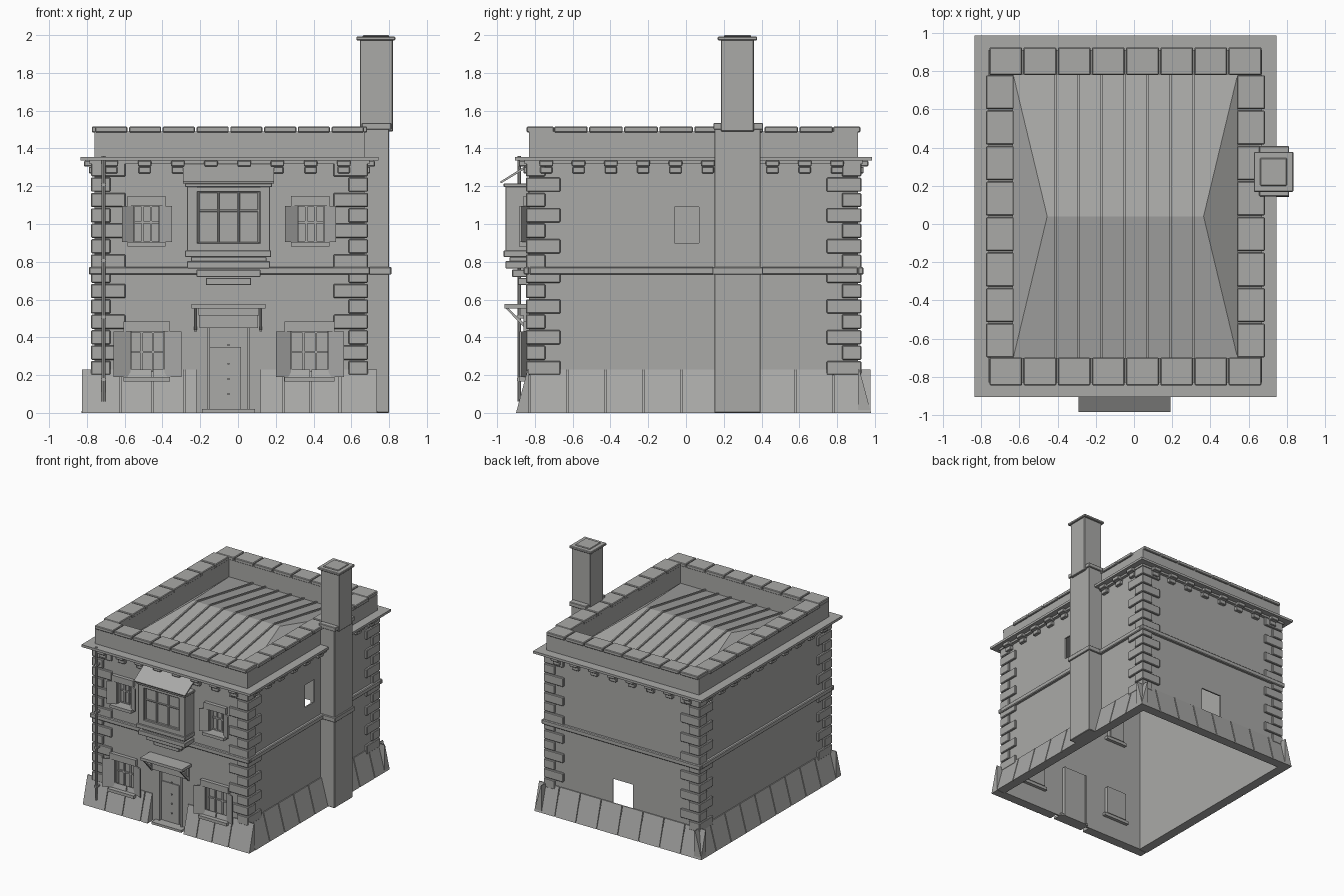
import bpy, bmesh, math

cube = bpy.data.objects.get("Cube")
if cube:
    bpy.data.objects.remove(cube, do_unlink=True)

stone = bpy.data.materials.new("grey_stone")
stone.use_nodes = True
GREY = (0.4, 0.4, 0.39, 1)
stone.diffuse_color = GREY
stone.node_tree.nodes["Principled BSDF"].inputs["Base Color"].default_value = GREY

# Outer wall planes
X0, X1, Y0, Y1 = -0.76, 0.67, -0.83, 0.91
SIDES = ("front", "back", "left", "right")
WALL_TOP = 1.36


class Part:
    """Collects prisms into one named mesh object."""

    def __init__(self, name):
        self.name, self.bm = name, bmesh.new()

    def prism(self, profile, axis, a, b):
        place = {"x": lambda p, t: (t, p[0], p[1]),
                 "y": lambda p, t: (p[0], t, p[1]),
                 "z": lambda p, t: (p[0], p[1], t)}[axis]
        rings = [[self.bm.verts.new(place(p, t)) for p in profile] for t in (a, b)]
        n = len(profile)
        for ring in rings:
            self.bm.faces.new(ring)
        for i in range(n):
            j = (i + 1) % n
            self.bm.faces.new((rings[0][i], rings[0][j], rings[1][j], rings[1][i]))

    def box(self, xa, xb, ya, yb, za, zb):
        self.prism([(xa, ya), (xb, ya), (xb, yb), (xa, yb)], "z", za, zb)

    def on_side(self, side, u0, u1, d0, d1, z0, z1):
        """Box along a wall, reaching from d0 to d1 outside it."""
        if side == "front":
            self.box(u0, u1, Y0 - d1, Y0 - d0, z0, z1)
        elif side == "back":
            self.box(u0, u1, Y1 + d0, Y1 + d1, z0, z1)
        elif side == "left":
            self.box(X0 - d1, X0 - d0, u0, u1, z0, z1)
        else:
            self.box(X1 + d0, X1 + d1, u0, u1, z0, z1)

    def ring(self, inner, outer, z0, z1):
        for side in ("front", "back"):
            self.on_side(side, X0 - outer, X1 + outer, inner, outer, z0, z1)
        for side in ("left", "right"):
            self.on_side(side, Y0 - inner, Y1 + inner, inner, outer, z0, z1)

    def finish(self, bevel=0):
        bmesh.ops.recalc_face_normals(self.bm, faces=self.bm.faces)
        mesh = bpy.data.meshes.new(self.name)
        self.bm.to_mesh(mesh)
        self.bm.free()
        mesh.materials.append(stone)
        obj = bpy.data.objects.new(self.name, mesh)
        bpy.context.collection.objects.link(obj)
        if bevel:
            mod = obj.modifiers.new("Bevel", "BEVEL")
            mod.width, mod.segments = bevel, 1
        return obj


def span(side):
    return (X0, X1) if side in ("front", "back") else (Y0, Y1)


def steps(a, b, n):
    return [a + (b - a) * i / n for i in range(n + 1)]


# Walls with openings: thin panels that skip the cells inside a hole
windows = {  # hole left, right, bottom, top, shutter width
    "lower_left_window": (-0.57, -0.39, 0.19, 0.43, 0.09),
    "lower_right_window": (0.28, 0.48, 0.19, 0.43, 0.08),
    "upper_left_window": (-0.55, -0.415, 0.905, 1.095, 0.065),
    "upper_right_window": (0.315, 0.455, 0.905, 1.095, 0.065)}
holes = {"front": [w[:4] for w in windows.values()] + [(-0.155, 0.055, 0, 0.45)],
         "back": [(-0.14, 0.05, 0.2, 0.43)], "left": [],
         "right": [(-0.06, 0.07, 0.9, 1.09)]}
walls = Part("walls")
for side in SIDES:
    us = sorted({*span(side), *[h[i] for h in holes[side] for i in (0, 1)]})
    zs = sorted({0, WALL_TOP, *[h[i] for h in holes[side] for i in (2, 3)]})
    for ua, ub in zip(us, us[1:]):
        for za, zb in zip(zs, zs[1:]):
            u, z = (ua + ub) / 2, (za + zb) / 2
            if not any(h[0] < u < h[1] and h[2] < z < h[3] for h in holes[side]):
                walls.on_side(side, ua, ub, -0.012, 0, za, zb)
walls.finish()

# Battered plinth slabs
plinth = Part("plinth_slabs")
FLARE, PLINTH_TOP, GAP = 0.07, 0.23, 0.004
left, right = X0 - FLARE, X1 + FLARE
front_left = [left, -0.62, -0.455, -0.285, -0.215]
front_right = [0.115, 0.24, 0.385, 0.54, right]
runs = [("x", Y0, -1, front_left), ("x", Y0, -1, front_right),
        ("x", Y1, 1, steps(left, right, 8)),
        ("y", X0, -1, steps(Y0, Y1 + FLARE, 9)), ("y", X1, 1, steps(Y0, Y1 + FLARE, 9))]
for axis, wall, out, cuts in runs:
    shape = [(wall, 0), (wall + out * FLARE, 0),
             (wall + out * 0.008, PLINTH_TOP), (wall, PLINTH_TOP)]
    for a, b in zip(cuts, cuts[1:]):
        plinth.prism(shape, axis, a + GAP, b - GAP)
    core = [(wall, 0), (wall + out * (FLARE - 0.008), 0), (wall, PLINTH_TOP - 0.01)]
    plinth.prism(core, axis, cuts[0] + GAP, cuts[-1] - GAP)
plinth.finish()

# Quoins: long on the front where short on the side, alternating by row
quoins = Part("corner_quoins")
ROW, PROUD, LONG, SHORT = 0.0815, 0.018, 0.165, 0.085
rows = [(1.29 - ROW * i, i % 2) for i in range(7)]
rows += [(0.645 - ROW * i, i % 2) for i in range(-1, 6)]
for z, odd in rows:
    wide, deep = (SHORT, LONG) if odd else (LONG, SHORT)
    top = min(z + ROW / 2, 1.325) - 0.003
    for xw, sx in ((X0, 1), (X1, -1)):
        for yw, sy in ((Y0, 1), (Y1, -1)):
            xo, yo = xw - sx * PROUD, yw - sy * PROUD
            xi, yi = xw + sx * 0.005, yw + sy * 0.005
            quoins.prism([(xo, yo), (xw + sx * wide, yo), (xw + sx * wide, yi),
                          (xi, yi), (xi, yw + sy * deep), (xo, yw + sy * deep)],
                         "z", z - ROW / 2 + 0.003, top)
quoins.finish(0.005)

# String course, cornice and parapet
course = Part("string_course")
course.ring(0, 0.03, 0.732, 0.772)
course.finish(0.006)
cornice = Part("cornice")
cornice.ring(-0.01, 0.075, 1.335, 1.355)
cornice.ring(-0.01, 0.025, 1.318, 1.335)
cornice.finish()
INNER = -0.128
parapet = Part("parapet")
parapet.ring(INNER, 0, 1.34, 1.49)
parapet.finish()

# Paired corbels under the cornice
corbels = Part("cornice_corbels")
for side in SIDES:
    a, b = span(side)
    count = 8 if side in ("front", "back") else 10
    for i in range(count):
        u = a + 0.09 + i * (b - a - 0.2) / (count - 1)
        corbels.on_side(side, u - 0.036, u + 0.036, 0, 0.055, 1.305, 1.335)
        corbels.on_side(side, u - 0.032, u + 0.032, 0, 0.03, 1.268, 1.303)
corbels.finish(0.004)

# Coping stones
coping = Part("coping_stones")
for side in SIDES:
    a, b = span(side)
    ends = (a, b) if side in ("front", "back") else (a - INNER, b + INNER)
    cuts = steps(*ends, 8)
    for u, v in zip(cuts, cuts[1:]):
        coping.on_side(side, u + GAP, v - GAP, INNER - 0.003, 0.014, 1.485, 1.515)
coping.finish(0.005)

# Shallow hipped roof inside the parapet
EAVE, RIDGE, HIP = 1.34, 1.47, 0.178
rx0, rx1, ry0, ry1 = X0 - INNER, X1 + INNER, Y0 - INNER, Y1 + INNER
mid = (ry0 + ry1) / 2
roof = Part("hipped_roof")
v = [roof.bm.verts.new(c) for c in (
    (rx0, ry0, EAVE), (rx1, ry0, EAVE), (rx1, ry1, EAVE), (rx0, ry1, EAVE),
    (rx0 + HIP, mid, RIDGE), (rx1 - HIP, mid, RIDGE))]
for f in ((0, 1, 5, 4), (2, 3, 4, 5), (1, 2, 5), (3, 0, 4), (3, 2, 1, 0)):
    roof.bm.faces.new([v[i] for i in f])
roof.finish()
seams = Part("roof_seams")
for i in range(7):
    x = -0.41 + 0.12 * i
    seams.prism([(ry0, EAVE), (mid, RIDGE), (ry1, EAVE),
                 (ry1, EAVE + 0.012), (mid, RIDGE + 0.012), (ry0, EAVE + 0.012)],
                "x", x - 0.006, x + 0.006)
seams.finish()


def glazing(part, x0, x1, z0, z1, y, upright, cross):
    """Pane with a frame, two uprights and cross bars."""
    part.box(x0, x1, y, y + 0.006, z0, z1)
    for x in steps(x0, x1, upright):
        part.box(x - 0.006, x + 0.006, y - 0.012, y, z0, z1)
    for z in (z0, cross, z1):
        part.box(x0, x1, y - 0.01, y, z - 0.006, z + 0.006)


# Front windows with lintel, sill and splayed shutters
for name, (x0, x1, z0, z1, leaf) in windows.items():
    win = Part(name)
    glazing(win, x0, x1, z0, z1, Y0 + 0.04, 3, z0 + (z1 - z0) * 0.55)
    for x in (x0, x1):
        win.box(x - 0.006, x + 0.006, Y0, Y0 + 0.045, z0, z1)
    win.on_side("front", x0 - 0.035, x1 + 0.03, 0, 0.03, z1, z1 + 0.053)
    win.on_side("front", x0 - 0.035, x1 + 0.03, -0.04, 0.055, z0 - 0.025, z0)
    for hinge, tip in ((x0, x0 - leaf), (x1, x1 + leaf)):
        win.prism([(hinge, Y0), (hinge, Y0 - 0.012), (tip, Y0 - 0.052), (tip, Y0 - 0.04)],
                  "z", z0, z1)
    win.finish()

# Oriel bay: posts, rails, glazing, stepped base and lean-to roof
bay = Part("oriel_bay")
BX0, BX1, DEEP = -0.27, 0.17, 0.125
bay.on_side("front", BX0, BX1, 0, DEEP - 0.03, 0.855, 1.2)
for x in (BX0, BX1 - 0.055):
    bay.on_side("front", x, x + 0.055, 0, DEEP, 0.855, 1.2)
bay.on_side("front", BX0, BX1, 0, DEEP, 0.855, 0.9)
bay.on_side("front", BX0, BX1, 0, DEEP, 1.17, 1.195)
glazing(bay, BX0 + 0.06, BX1 - 0.06, 0.9, 1.17, Y0 - DEEP + 0.024, 3, 1.07)
bay.on_side("front", BX0 - 0.01, BX1 + 0.01, 0, DEEP + 0.01, 1.195, 1.215)
bay.on_side("front", BX0 - 0.01, BX1 + 0.006, 0, DEEP + 0.01, 0.825, 0.86)
bay.on_side("front", BX0 + 0.02, BX1 - 0.02, 0, DEEP - 0.02, 0.795, 0.825)
for inset, reach, z in ((0, 0.125, 0.765), (0.05, 0.09, 0.72), (0.1, 0.06, 0.677)):
    bay.on_side("front", BX0 + inset, BX1 - inset, 0, reach, z, z + 0.038)
bay.finish(0.003)
lean = Part("oriel_roof")
lean.prism([(Y0, 1.32), (Y0 - 0.153, 1.225), (Y0 - 0.15, 1.215), (Y0, 1.305)],
           "x", BX0 - 0.02, BX1 + 0.02)
lean.finish()

# Door, step and bracketed hood
door = Part("front_door")
door.on_side("front", -0.155, 0.055, -0.04, -0.025, 0, 0.45)
door.on_side("front", -0.155, 0.015, -0.025, -0.017, 0.02, 0.35)
for x in (-0.155, 0.055):
    door.on_side("front", x - 0.006, x + 0.006, -0.045, 0.008, 0, 0.45)
for z in (0.1, 0.18, 0.26, 0.36):
    door.on_side("front", -0.055, -0.045, -0.02, -0.008, z - 0.005, z + 0.005)
door.on_side("front", -0.19, 0.09, -0.03, 0.06, 0, 0.02)
door.on_side("front", -0.205, 0.105, 0, 0.03, 0.45, 0.515)
door.finish()
hood = Part("door_hood")
hood.on_side("front", -0.245, 0.145, 0, 0.13, 0.553, 0.576)
hood.on_side("front", -0.21, 0.11, 0, 0.05, 0.515, 0.553)
for x in (-0.225, 0.12):
    hood.box(x - 0.007, x + 0.007, Y0 - 0.015, Y0, 0.43, 0.553)
    hood.prism([(Y0 - 0.11, 0.553), (Y0 - 0.125, 0.553), (Y0 - 0.01, 0.435), (Y0, 0.45)],
               "x", x - 0.007, x + 0.007)
hood.finish()

# Drainpipe with clips
pipe = Part("drainpipe")
px, py, rad = -0.712, Y0 - 0.053, 0.01
turns = [math.tau * i / 8 for i in range(8)]
pipe.prism([(px + rad * math.cos(t), py + rad * math.sin(t)) for t in turns], "z", 0.06, WALL_TOP)
for z in (0.17, 0.5, 0.8, 1.2):
    pipe.box(px - 0.013, px + 0.013, py - 0.012, Y0, z, z + 0.015)
pipe.finish()

# Chimney: breast, bands, stack and cap
chimney = Part("chimney")
chimney.box(X1 - 0.01, 0.8, 0.15, 0.395, 0, 1.51)
chimney.box(X1, 0.812, 0.14, 0.408, 0.732, 0.772)
chimney.box(0.655, 0.812, 0.145, 0.408, 1.5, 1.535)
chimney.box(0.645, 0.82, 0.185, 0.36, 1.49, 1.975)
chimney.box(0.627, 0.833, 0.168, 0.377, 1.972, 1.992)
chimney.box(0.66, 0.8, 0.2, 0.345, 1.99, 2)
chimney.finish(0.004)
